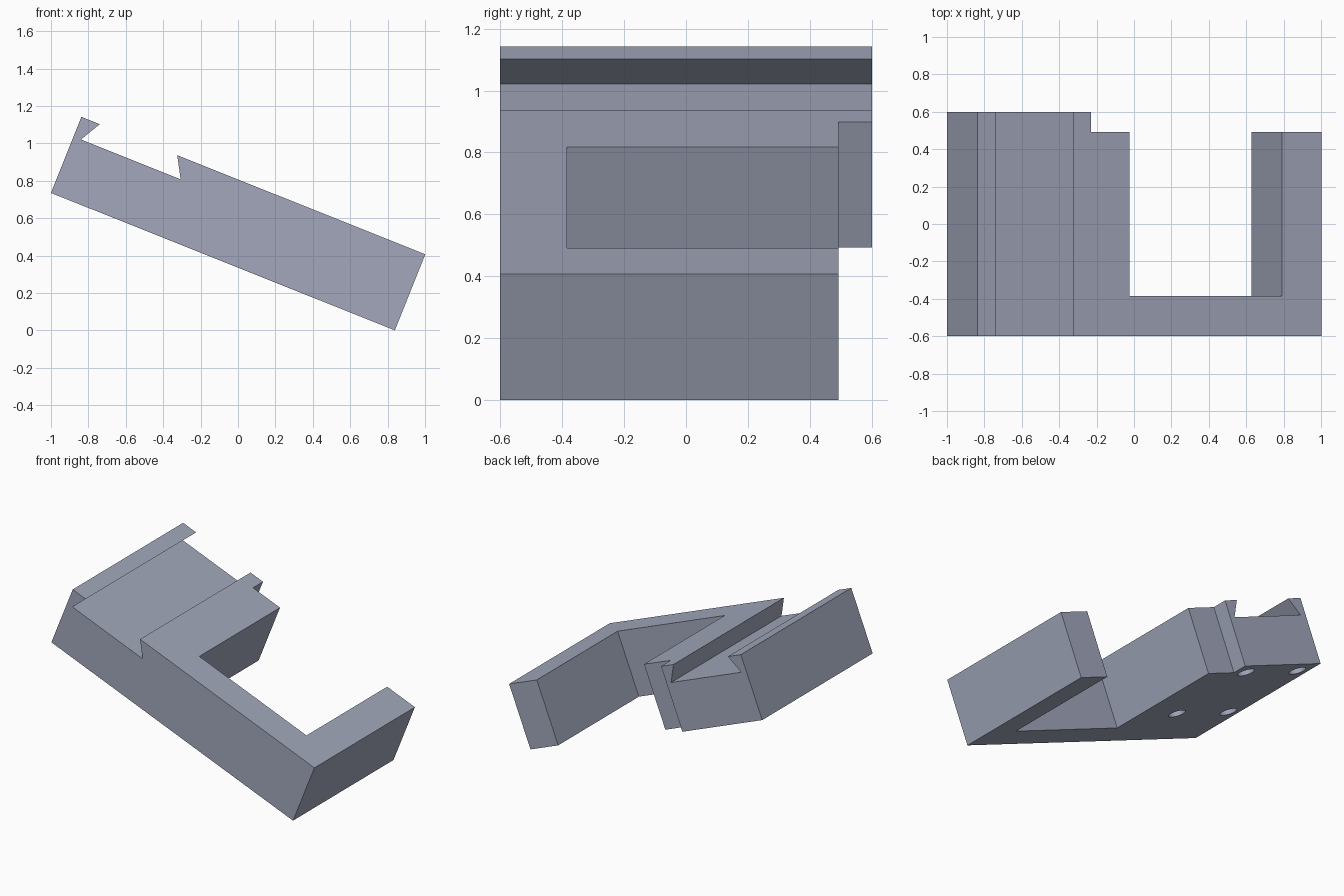
import bpy, bmesh, math
from mathutils import Matrix, Vector

cube = bpy.data.objects.get("Cube")
if cube:
    bpy.data.objects.remove(cube, do_unlink=True)

# Tilted frame of the part: u along its length, y across, w through its thickness
TILT = Matrix.Translation((-1, 0, 0.735)) @ Matrix.Rotation(math.radians(21.78), 4, 'Y')
LENGTH, THICK, HALF = 1.98, 0.438, 0.6

mat = bpy.data.materials.new("blue grey")
mat.use_nodes = True
colour = (0.36, 0.39, 0.50, 1)
mat.diffuse_color = colour
mat.node_tree.nodes["Principled BSDF"].inputs["Base Color"].default_value = colour


def prism(name, points, direction):
    """Extrude a closed polygon along a direction."""
    bm = bmesh.new()
    base = bm.faces.new([bm.verts.new(p) for p in points])
    grown = bmesh.ops.extrude_face_region(bm, geom=[base])["geom"]
    bmesh.ops.translate(bm, vec=Vector(direction),
                        verts=[v for v in grown if isinstance(v, bmesh.types.BMVert)])
    bmesh.ops.recalc_face_normals(bm, faces=bm.faces)
    mesh = bpy.data.meshes.new(name)
    bm.to_mesh(mesh)
    bm.free()
    mesh.materials.append(mat)
    obj = bpy.data.objects.new(name, mesh)
    obj.matrix_world = TILT
    bpy.context.collection.objects.link(obj)
    return obj


def box(name, u0, u1, y0, y1):
    """Cutter block through the full thickness."""
    return prism(name, [(u0, y0, -1), (u1, y0, -1), (u1, y1, -1), (u0, y1, -1)], (0, 0, 3))


def hole(u, y, radius=0.055, depth=0.2, sides=32):
    """Round cutter for a blind hole in the underside."""
    ring = [(u + radius * math.cos(a), y + radius * math.sin(a), -0.1)
            for a in (2 * math.pi * i / sides for i in range(sides))]
    return prism("hole_cutter", ring, (0, 0, depth + 0.1))


# Bracket body with a dovetail channel in its upper face
profile = [(0, 0), (LENGTH, 0), (LENGTH, THICK), (0.552, THICK),
           (0.617, 0.325), (0.043, 0.325), (0.106, THICK), (0, THICK)]
body = prism("bracket_body", [(u, -HALF, w) for u, w in profile], (0, 2 * HALF, 0))

# Open bay, rear step and four underside holes
cutters = [box("bay_cutter", 0.875, 1.753, -0.385, 1),
           box("step_cutter", 0.654, 3, 0.492, 1)]
cutters += [hole(u, y) for u in (0.10, 0.545) for y in (-0.175, 0.4875)]

bpy.context.view_layer.objects.active = body
for cutter in cutters:
    cutter.hide_render = True
    mod = body.modifiers.new("cut", 'BOOLEAN')
    mod.operation = 'DIFFERENCE'
    mod.solver = 'EXACT'
    mod.object = cutter
    bpy.ops.object.modifier_apply(modifier=mod.name)
for cutter in cutters:
    bpy.data.objects.remove(cutter, do_unlink=True)

# Smooth hole walls, crisp edges elsewhere
bpy.ops.object.select_all(action='DESELECT')
body.select_set(True)
bpy.ops.object.shade_smooth_by_angle(angle=math.radians(30))
